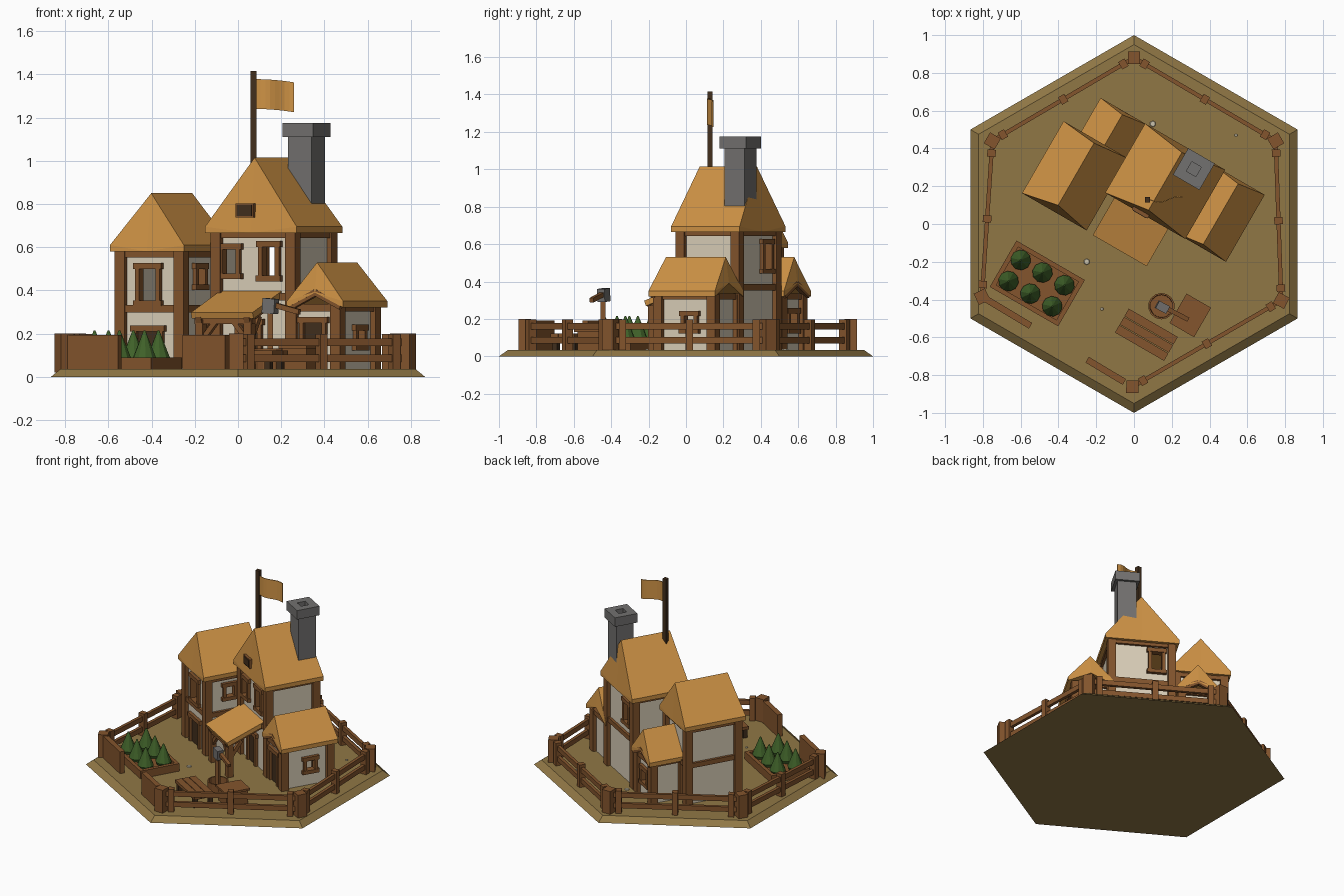
import bpy, bmesh, math
from mathutils import Vector, Matrix

if "Cube" in bpy.data.objects:
    bpy.data.objects.remove(bpy.data.objects["Cube"])

COL = {"straw_roof": (0.62, 0.29, 0.06), "timber": (0.23, 0.09, 0.026), "plaster": (0.70, 0.62, 0.48),
       "earth": (0.28, 0.185, 0.06), "stone": (0.17, 0.165, 0.16), "leaf": (0.05, 0.12, 0.022),
       "dark_wood": (0.055, 0.028, 0.012), "pale_stone": (0.6, 0.55, 0.42)}
MAT = {}
for n, c in COL.items():
    MAT[n] = bpy.data.materials.new(n)
    MAT[n].diffuse_color = (*c, 1)
TURN = Matrix.Rotation(math.radians(-30), 4, 'Z')   # the farm is turned on its plot
FLAT = Matrix.Identity(4)

def emit(name, bm, mat, m=TURN):
    bmesh.ops.recalc_face_normals(bm, faces=bm.faces)
    me = bpy.data.meshes.new(name)
    bm.to_mesh(me)
    bm.free()
    me.transform(m)
    me.materials.append(MAT[mat])
    ob = bpy.data.objects.new(name, me)
    bpy.context.collection.objects.link(ob)
    return ob

def box(name, mat, x0, x1, y0, y1, z0, z1, m=TURN):
    bm = bmesh.new()
    s = Matrix.Translation(((x0 + x1) / 2, (y0 + y1) / 2, (z0 + z1) / 2)) @ Matrix.Diagonal((x1 - x0, y1 - y0, z1 - z0, 1))
    bmesh.ops.create_cube(bm, size=1, matrix=s)
    return emit(name, bm, mat, m)

def beam(name, mat, a, b, w, h, m=TURN):
    a, b = Vector(a), Vector(b)
    d = b - a
    bm = bmesh.new()
    rot = d.to_track_quat('X', 'Z').to_matrix().to_4x4()
    bmesh.ops.create_cube(bm, size=1, matrix=Matrix.Translation((a + b) / 2) @ rot @ Matrix.Diagonal((d.length, w, h, 1)))
    return emit(name, bm, mat, m)

def cone(name, mat, c, r0, r1, z0, z1, n, m=TURN):
    bm = bmesh.new()
    rings = []
    for r, z in ((r0, z0), (r1, z1)):
        rings.append([bm.verts.new((c[0] + r * math.sin(k * math.tau / n), c[1] + r * math.cos(k * math.tau / n), z)) for k in range(n)])
    for k in range(n):
        j = (k + 1) % n
        bm.faces.new((rings[0][k], rings[0][j], rings[1][j], rings[1][k]))
    for r in rings:
        bm.faces.new(r)
    return emit(name, bm, mat, m)

def cut(ob, cutters):
    bpy.context.view_layer.objects.active = ob
    for c in cutters:
        mod = ob.modifiers.new("cut", 'BOOLEAN')
        mod.operation, mod.solver, mod.object = 'DIFFERENCE', 'EXACT', c
        bpy.ops.object.modifier_apply(modifier=mod.name)
        bpy.data.objects.remove(c)

def roof(name, x0, x1, y0, y1, ze, zr, in0, in1, under):
    bm = bmesh.new()
    xm, t = (x0 + x1) / 2, 0.03
    ends = []
    for y, yt in ((y0, y0 + in0), (y1, y1 - in1)):
        ends.append([bm.verts.new(p) for p in ((x0, y, ze), (x0, y, ze - t), (xm, y, ze - t + under),
                                               (x1, y, ze - t), (x1, y, ze), (xm, yt, zr))])
    for k in range(6):
        j = (k + 1) % 6
        bm.faces.new((ends[0][k], ends[0][j], ends[1][j], ends[1][k]))
    for L, Lb, U, Rb, R, T in ends:
        for f in ((L, Lb, U), (L, U, T), (U, Rb, R), (U, R, T)):
            bm.faces.new(f)
    emit(name, bm, "straw_roof")

def rafters(name, x0, x1, y, z, rise):
    xm = (x0 + x1) / 2
    for x in (x0, x1):
        beam(name, "timber", (x, y, z), (xm, y, z + rise), 0.025, 0.03)

def house(name, b, ztop, belts, openings):
    """Hollow plaster walls, corner posts, belts; opening = side, offset, z0, z1, width, is_door."""
    x0, x1, y0, y1 = b
    w = 0.02
    walls = box(name + "_walls", "plaster", x0, x1, y0, y1, 0.002, ztop)
    cutters = [box("cutter", "plaster", x0 + w, x1 - w, y0 + w, y1 - w, -0.1, ztop + 0.1)]
    for side, t, z0, z1, wd, door in openings:
        xf = side in "front back"
        p = {"front": y0, "back": y1, "left": x0, "right": x1}[side]
        def part(nm, mat, a, c, d0, d1, za, zb):
            if xf:
                return box(nm, mat, a, c, p - d0, p + d1, za, zb)
            return box(nm, mat, p - d0, p + d1, a, c, za, zb)
        a, c, f = t - wd / 2, t + wd / 2, 0.022
        cutters.append(part("cutter", "plaster", a, c, 0.05, 0.05, z0, z1))
        lab = name + ("_door" if door else "_window")
        for e in (a, c):
            part(lab + "_jamb", "timber", e - f / 2, e + f / 2, 0.02, 0.02, z0, z1)
        part(lab + "_lintel", "timber", a - 0.02, c + 0.02, 0.022, 0.022, z1 - 0.01, z1 + 0.018)
        if door:
            part(lab + "_leaf", "dark_wood", a, c, 0.004, 0.004, z0, z1)
        else:
            part(lab + "_sill", "timber", a - 0.02, c + 0.02, 0.024, 0.024, z0 - 0.018, z0 + 0.008)
    cut(walls, cutters)
    for x in (x0, x1):
        for y in (y0, y1):
            box(name + "_corner_post", "timber", x - 0.026, x + 0.026, y - 0.026, y + 0.026, 0.01, ztop)
    for z in belts:
        for y in (y0, y1):
            box(name + "_belt", "timber", x0, x1, y - 0.018, y + 0.018, z - 0.017, z + 0.017)
        for x in (x0, x1):
            box(name + "_belt", "timber", x - 0.018, x + 0.018, y0, y1, z - 0.017, z + 0.017)

# plot of land and pebbles
cone("plot", "earth", (0, 0), 1.0, 0.95, 0, 0.035, 6, FLAT)
for x, y, r in ((0.1, 0.53, 0.02), (0.54, 0.47, 0.01), (-0.25, -0.2, 0.02), (-0.17, -0.45, 0.01)):
    cone("pebble", "pale_stone", (x, y), r, r * 0.7, 0.03, 0.04, 6, FLAT)

# houses
house("main_house", (-0.17, 0.23, 0.11, 0.45), 0.67, (0.37, 0.66),
      [("front", -0.10, 0.47, 0.60, 0.09, False), ("front", 0.11, 0.46, 0.61, 0.09, False),
       ("back", -0.07, 0.46, 0.61, 0.09, False), ("front", 0.0, 0.03, 0.25, 0.12, True)])
house("left_house", (-0.555, -0.24, -0.11, 0.245), 0.58, (0.315, 0.57),
      [("front", -0.41, 0.345, 0.51, 0.11, False), ("front", -0.41, 0.03, 0.22, 0.14, True),
       ("right", 0.05, 0.42, 0.51, 0.08, False)])
house("right_house", (0.235, 0.47, 0.11, 0.44), 0.33, (0.32,),
      [("front", 0.345, 0.03, 0.26, 0.12, True), ("right", 0.3, 0.14, 0.225, 0.08, False)])
house("back_annex", (-0.45, -0.235, 0.24, 0.45), 0.33, (0.32,),
      [("back", -0.345, 0.14, 0.24, 0.09, False)])

# roofs
roof("main_roof", -0.215, 0.275, 0.067, 0.49, 0.695, 1.015, 0.035, 0.035, 0)
roof("left_roof", -0.595, -0.20, -0.155, 0.285, 0.61, 0.85, 0.04, 0.02, 0)
roof("right_roof", 0.22, 0.522, 0.07, 0.48, 0.35, 0.53, 0.02, 0.02, 0.07)
roof("annex_roof", -0.487, -0.20, 0.2, 0.49, 0.35, 0.53, 0.0, 0.02, 0.07)
rafters("right_rafter", 0.235, 0.505, 0.083, 0.325, 0.065)
rafters("annex_rafter", -0.475, -0.215, 0.477, 0.325, 0.065)

# porch: roof sloping to the front, posts, beams and braces
beam("porch_roof", "straw_roof", (0.005, -0.155, 0.283), (0.005, 0.12, 0.385), 0.33, 0.03)
for x, s in ((-0.125, 1), (0.133, -1)):
    box("porch_post", "timber", x - 0.02, x + 0.02, -0.145, -0.105, 0.02, 0.265)
    beam("porch_side_beam", "timber", (x, -0.15, 0.262), (x, 0.11, 0.358), 0.03, 0.03)
    beam("porch_brace", "timber", (x, -0.125, 0.16), (x + s * 0.08, -0.125, 0.255), 0.024, 0.024)
    beam("porch_brace", "timber", (x, -0.125, 0.16), (x, -0.04, 0.28), 0.024, 0.024)
box("porch_front_beam", "timber", -0.15, 0.158, -0.142, -0.112, 0.245, 0.272)

# small vent in the main roof
box("vent_frame", "timber", -0.05, 0.048, 0.062, 0.1, 0.738, 0.802)
box("vent_hole", "dark_wood", -0.042, 0.04, 0.058, 0.063, 0.745, 0.795)

# chimney with hollow cap
box("chimney_shaft", "stone", 0.066, 0.192, 0.347, 0.473, 0.70, 1.115)
cap = box("chimney_cap", "stone", 0.048, 0.21, 0.329, 0.491, 1.11, 1.175)
cut(cap, [box("cutter", "stone", 0.1, 0.158, 0.381, 0.439, 1.14, 1.3)])

# flag pole and waving flag
box("flag_pole", "dark_wood", 0.058, 0.086, 0.115, 0.143, 0.95, 1.415, FLAT)
bm = bmesh.new()
cols = []
for k in range(9):
    u = k / 8
    x, y, dz = 0.082 + 0.178 * u, 0.13 - 0.015 * math.sin(u * 5.5), -0.015 * u * u
    cols.append([bm.verts.new((x, y + o, z + dz)) for o, z in ((-0.003, 1.24), (0.003, 1.24), (0.003, 1.378), (-0.003, 1.378))])
for a, b in zip(cols, cols[1:]):
    for k in range(4):
        bm.faces.new((a[k], a[(k + 1) % 4], b[(k + 1) % 4], b[k]))
bm.faces.new(cols[0])
bm.faces.new(cols[-1])
emit("flag", bm, "straw_roof", FLAT)

# garden bed with six little bushes
gx0, gx1, gy0, gy1 = -0.495, -0.077, -0.67, -0.387
for y in (gy0, gy1 - 0.025):
    box("bed_long_board", "timber", gx0, gx1, y, y + 0.025, 0.01, 0.09)
for x in (gx0, gx1 - 0.025):
    box("bed_short_board", "timber", x, x + 0.025, gy0, gy1, 0.01, 0.09)
box("bed_soil", "timber", gx0 + 0.02, gx1 - 0.02, gy0 + 0.02, gy1 - 0.02, 0.02, 0.07)
for k, x in enumerate((-0.424, -0.291, -0.157)):
    for y in (-0.465, -0.594):
        cone("bush_base", "leaf", (x, y), 0.042, 0.054, 0.06, 0.09, 10)
        cone("bush", "leaf", (x, y), 0.054, 0.004, 0.09, 0.215, 10)

# fence: corner posts, then two rails per side; the front left side has a gap between solid planks
pts = [Vector((x, y, 0)) for x, y in ((0, 0.88), (0.75, 0.44), (0.78, -0.405), (-0.008, -0.862), (-0.805, -0.385), (-0.75, 0.44))]
up = Vector((0, 0, 1))
for k in range(6):
    a, b = pts[k], pts[(k + 1) % 6]
    d = (b - a).normalized()
    ln = (b - a).length
    o = a.normalized() * 0.033
    beam("fence_corner_post", "timber", a - o + up * 0.11, a + o + up * 0.11, 0.066, 0.18, FLAT)
    if k == 3:
        for s, e in ((0.05, 0.28), (ln - 0.30, ln - 0.02)):
            beam("gate_plank", "timber", a + d * s + up * 0.11, a + d * e + up * 0.11, 0.035, 0.165, FLAT)
        continue
    for t in (0.065, ln / 2, ln - 0.065):
        p = a + d * t
        beam("fence_post", "timber", p - d * 0.019 + up * 0.11, p + d * 0.019 + up * 0.11, 0.045, 0.175, FLAT)
    for z in (0.085, 0.16):
        beam("fence_rail", "timber", a + up * z, b + up * z, 0.022, 0.035, FLAT)

# plank bench
for k in range(3):
    y = -0.548 + k * 0.05
    box("bench_plank", "timber", 0.20, 0.50, y, y + 0.046, 0.10, 0.122)
for x in (0.23, 0.47):
    for y in (-0.53, -0.42):
        box("bench_leg", "dark_wood", x - 0.014, x + 0.014, y - 0.014, y + 0.014, 0.01, 0.10)

# storage chest
box("chest", "timber", 0.435, 0.565, -0.345, -0.19, 0.01, 0.13)
box("chest_lid", "timber", 0.425, 0.575, -0.36, -0.18, 0.13, 0.145)

# barrel with a post and a mallet resting on it
barrel = cone("barrel", "timber", (0.145, -0.435), 0.065, 0.07, 0.02, 0.13, 14, FLAT)
cut(barrel, [cone("cutter", "timber", (0.145, -0.435), 0.059, 0.063, 0.06, 0.2, 14, FLAT)])
box("mallet_post", "timber", 0.137, 0.163, -0.457, -0.431, 0.04, 0.30, FLAT)
beam("mallet_head", "stone", (0.122, -0.425, 0.33), (0.178, -0.455, 0.325), 0.045, 0.07, FLAT)
beam("mallet_handle", "timber", (0.16, -0.44, 0.335), (0.285, -0.505, 0.30), 0.024, 0.024, FLAT)

for m in bpy.data.materials:
    if m.users and not m.is_grease_pencil:
        m.use_nodes = True
        m.node_tree.nodes["Principled BSDF"].inputs["Base Color"].default_value = m.diffuse_color
